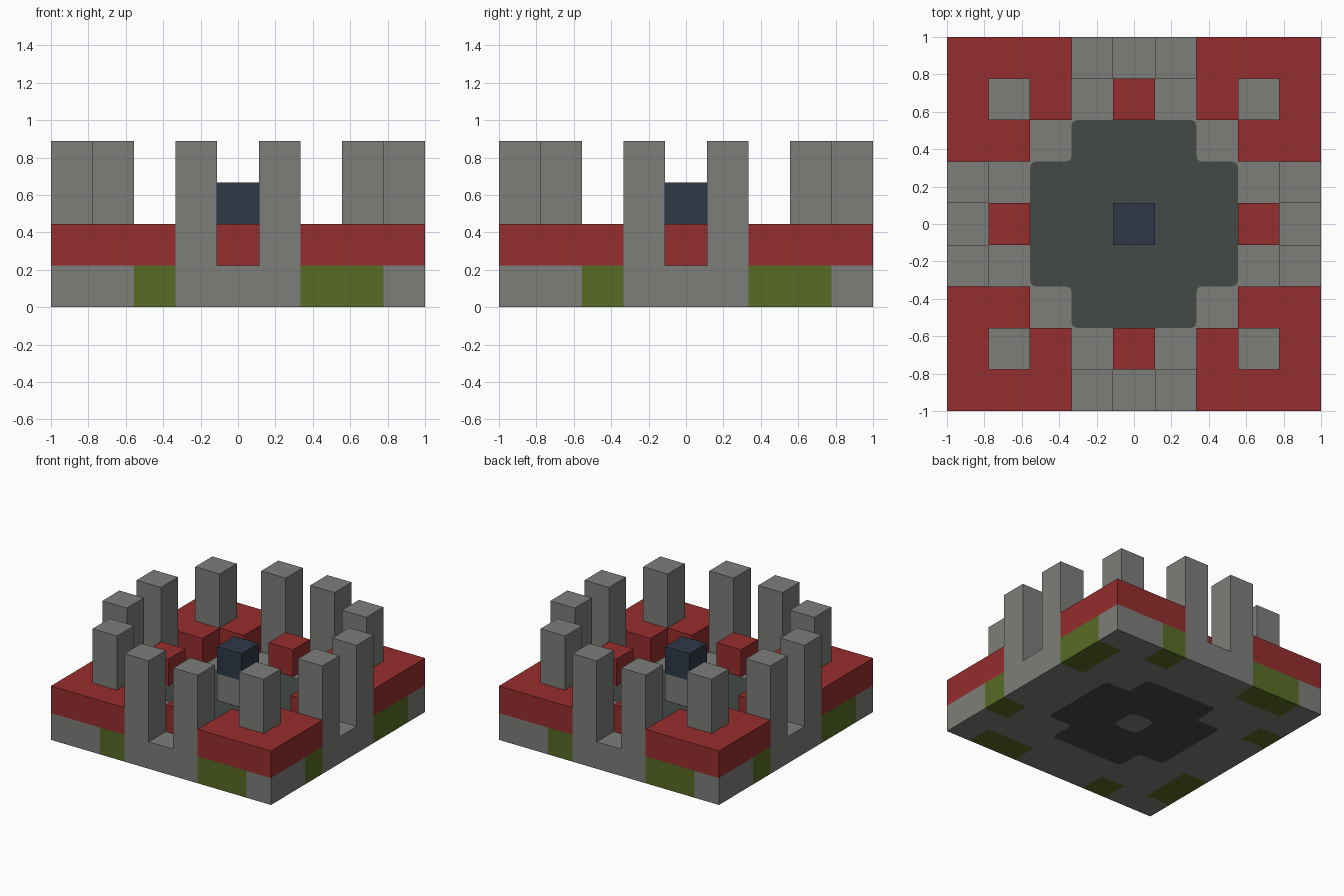
import bpy
import bmesh
from math import pi
from mathutils import Vector, Matrix

CELL = 2 / 9     # everything sits on a nine by nine grid of cells
LIFT = 0.0015    # thickness of the flat inlays

if "Cube" in bpy.data.objects:
    bpy.data.objects.remove(bpy.data.objects["Cube"], do_unlink=True)


def material(name, srgb):
    linear = [((c / 255 + 0.055) / 1.055) ** 2.4 for c in srgb]
    mat = bpy.data.materials.new(name)
    mat.use_nodes = True
    mat.diffuse_color = (*linear, 1)
    bsdf = mat.node_tree.nodes["Principled BSDF"]
    bsdf.inputs["Base Color"].default_value = (*linear, 1)
    return mat


stone = material("stone_grey", (125, 125, 122))
red = material("brick_red", (150, 45, 45))
moss = material("moss_green", (88, 107, 36))
slate = material("dark_slate", (68, 74, 73))
navy = material("navy", (46, 57, 70))


def finish(name, bm, *mats):
    bmesh.ops.recalc_face_normals(bm, faces=bm.faces)
    mesh = bpy.data.meshes.new(name)
    bm.to_mesh(mesh)
    bm.free()
    for mat in mats:
        mesh.materials.append(mat)
    obj = bpy.data.objects.new(name, mesh)
    bpy.context.collection.objects.link(obj)
    return obj


def rounded(points, r):
    """Soften every corner of a closed outline."""
    result = []
    for i, p in enumerate(points):
        p, before, after = (Vector(q) for q in (p, points[i - 1], points[(i + 1) % len(points)]))
        a = p + (before - p).normalized() * r
        b = p + (after - p).normalized() * r
        result += [a, (a + 2 * p + b) / 4, b]
    return result


def prism(name, outline, z0, z1, mat, quarter=0):
    """Outline in cells, heights in units, turned by quarter turns about z."""
    bm = bmesh.new()
    base = bm.faces.new([bm.verts.new((p[0] * CELL, p[1] * CELL, z0)) for p in outline])
    top = bmesh.ops.extrude_face_region(bm, geom=[base], use_keep_orig=True)["geom"]
    bmesh.ops.translate(bm, verts=[v for v in top if isinstance(v, bmesh.types.BMVert)],
                        vec=(0, 0, z1 - z0))
    bmesh.ops.rotate(bm, verts=bm.verts, matrix=Matrix.Rotation(quarter * pi / 2, 3, "Z"))
    return finish(name, bm, mat)


def square(x, y):
    return [(x - .5, y - .5), (x + .5, y - .5), (x + .5, y + .5), (x - .5, y + .5)]


# Ground slab, with moss cells along each edge
bm = bmesh.new()
bmesh.ops.create_grid(bm, x_segments=9, y_segments=9, size=1)
slab = bmesh.ops.extrude_face_region(bm, geom=bm.faces[:], use_keep_orig=True)["geom"]
bmesh.ops.translate(bm, verts=[v for v in slab if isinstance(v, bmesh.types.BMVert)],
                    vec=(0, 0, CELL))
for v in bm.verts:
    v.co.z = max(v.co.z, LIFT)
for face in bm.faces:
    c = face.calc_center_median() / CELL
    for _ in range(4):
        c = Vector((-c.y, c.x, c.z))
        if c.z < .9 and c.y < -3.5 and round(c.x) in (-2, 2, 3) and abs(c.x) < 4:
            face.material_index = 1
finish("ground_slab", bm, stone, moss)

# Cross-shaped slate floor, set into the slab and showing underneath
cross = []
for sx, sy in ((1, 1), (-1, 1), (-1, -1), (1, -1)):
    corner = [(2.5 * sx, 1.5 * sy), (1.5 * sx, 1.5 * sy), (1.5 * sx, 2.5 * sy)]
    cross += corner if sx * sy > 0 else corner[::-1]
prism("slate_floor", rounded(cross, .14), LIFT / 2, CELL + LIFT, slate)

# Centre pedestal and its cap
prism("pedestal_foot", rounded(square(0, 0), .2), 0, CELL, stone)
prism("pedestal", square(0, 0), CELL, 2 * CELL, stone)
prism("pedestal_cap", square(0, 0), 2 * CELL, 3 * CELL, navy)

# Corner terraces, gate blocks and pillars, repeated on all four sides
terrace = [(1.5, 2.5), (2.5, 2.5), (2.5, 1.5), (4.5, 1.5), (4.5, 4.5), (1.5, 4.5)]
for q, side in enumerate(("back_left", "back_right", "front_right", "front_left")):
    prism(f"{side}_terrace", terrace, CELL, 2 * CELL, red, q)
    prism(f"{side}_corner_pillar", square(3, 3), 2 * CELL, 4 * CELL, stone, q)
for q, side in enumerate(("back", "right", "front", "left")):
    prism(f"{side}_gate_block", square(0, 3), CELL, 2 * CELL, red, q)
    for i, x in enumerate((-1, 1)):
        prism(f"{side}_gate_pillar_{i + 1}", square(x, 4), CELL, 4 * CELL, stone, q)
